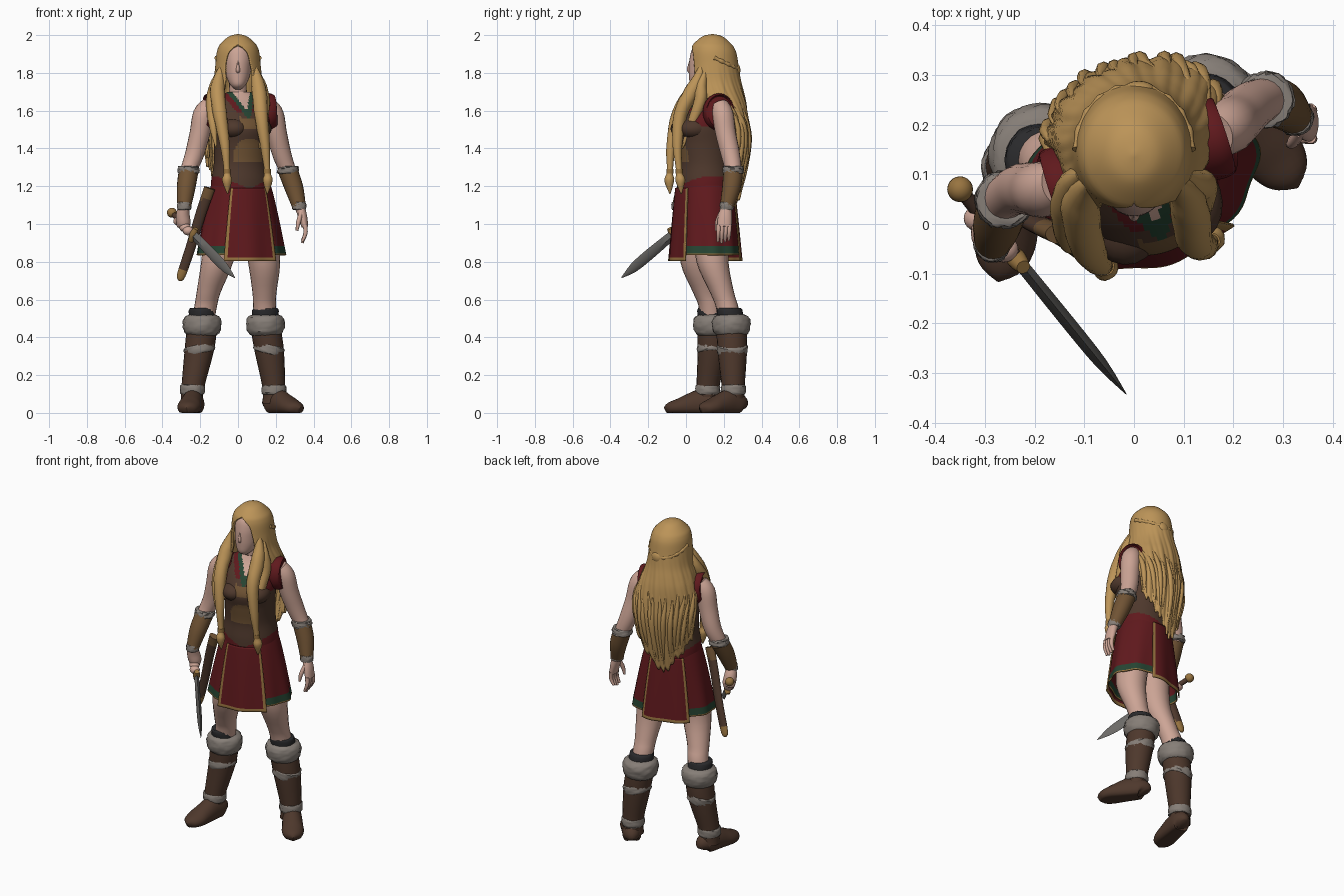
import bpy
import bmesh
import random
from math import sin, cos, pi, radians
from mathutils import Matrix, Vector

random.seed(4)
if "Cube" in bpy.data.objects:
    bpy.data.objects.remove(bpy.data.objects["Cube"])


def material(name, red, green, blue):
    linear = [((c / 255 + 0.055) / 1.055) ** 2.4 for c in (red, green, blue)] + [1]
    mat = bpy.data.materials.new(name)
    mat.use_nodes = True
    mat.diffuse_color = linear
    mat.node_tree.nodes["Principled BSDF"].inputs["Base Color"].default_value = linear
    return mat


skin = material("skin", 205, 165, 150)
blond = material("blond hair", 188, 148, 88)
crimson = material("crimson cloth", 96, 25, 29)
brown = material("brown leather", 78, 56, 44)
tan = material("tan leather", 112, 83, 52)
fur = material("grey fur", 134, 126, 119)
dark = material("dark wool", 42, 42, 44)
green = material("green cloth", 38, 68, 50)
gold = material("gold trim", 152, 116, 64)
steel = material("steel", 108, 106, 103)

# The body is turned a little towards its left
TURN = radians(18)
BODY = Matrix.Translation((0.015, 0.1, 0)) @ Matrix.Rotation(TURN, 4, 'Z')
WORLD = Matrix.Identity(4)


def finish(name, bm, mats, frame=WORLD, thick=0):
    bmesh.ops.recalc_face_normals(bm, faces=bm.faces)
    bm.transform(frame)
    mesh = bpy.data.meshes.new(name)
    bm.to_mesh(mesh)
    bm.free()
    for mat in mats:
        mesh.materials.append(mat)
    mesh.shade_smooth()
    mesh.set_sharp_from_angle(angle=radians(50))
    obj = bpy.data.objects.new(name, mesh)
    bpy.context.collection.objects.link(obj)
    if thick:
        solid = obj.modifiers.new("thickness", 'SOLIDIFY')
        solid.thickness = thick
        solid.offset = 0
    return obj


def spline(rows, steps):
    """Smooth interpolation through rows of numbers."""
    out = []
    for i in range(len(rows) - 1):
        a, b, c, d = (rows[max(0, min(len(rows) - 1, i + k))] for k in (-1, 0, 1, 2))
        for s in range(steps):
            t = s / steps
            out.append([q + t / 2 * (r - p + t * (2 * p - 5 * q + 4 * r - e + t * (3 * (q - r) + e - p)))
                        for p, q, r, e in zip(a, b, c, d)])
    return out + [list(rows[-1])]


def tube(name, stations, mats, sides=20, steps=4, level=False, ref=(0, 1, 0),
         ripple=0, frame=WORLD, rule=None):
    """Skin over rings given as x, y, z, radius and optional second radius."""
    rows = spline([tuple(s) if len(s) == 5 else (*s, s[3]) for s in stations], steps)
    centres = [Vector(r[:3]) for r in rows]
    bm = bmesh.new()
    rings = []
    for i, row in enumerate(rows):
        along = (centres[min(i + 1, len(rows) - 1)] - centres[max(i - 1, 0)]).normalized()
        side = Vector((1, 0, 0)) if level else along.cross(Vector(ref)).normalized()
        other = Vector((0, 1, 0)) if level else side.cross(along)
        ring = []
        for k in range(sides):
            a = 2 * pi * k / sides
            wob = 1 + ripple * random.uniform(-1, 1)
            p = centres[i] + wob * (side * cos(a) * max(row[3], 0.001) + other * sin(a) * max(row[4], 0.001))
            p.z = max(p.z, 0)
            ring.append(bm.verts.new(p))
        rings.append(ring)
    for low, high in zip(rings, rings[1:]):
        for k in range(sides):
            n = (k + 1) % sides
            bm.faces.new((low[k], low[n], high[n], high[k]))
    bm.faces.new(rings[0])
    bm.faces.new(rings[-1])
    if rule:
        for f in bm.faces:
            f.material_index = rule(f.calc_center_median())
    return finish(name, bm, mats, frame)


def sheet(name, fn, nu, nv, mats, frame=WORLD, rule=None, thick=0.006):
    """Open cloth or hair surface from a function of u and v."""
    bm = bmesh.new()
    grid = [[bm.verts.new(fn(i / nu, j / nv)) for i in range(nu + 1)] for j in range(nv + 1)]
    for j in range(nv):
        for i in range(nu):
            f = bm.faces.new((grid[j][i], grid[j][i + 1], grid[j + 1][i + 1], grid[j + 1][i]))
            if rule:
                f.material_index = rule((i + 0.5) / nu, (j + 0.5) / nv)
    bmesh.ops.remove_doubles(bm, verts=bm.verts, dist=0.0002)
    return finish(name, bm, mats, frame, thick)


def ball(name, place, size, mat, frame=WORLD):
    bm = bmesh.new()
    bmesh.ops.create_uvsphere(bm, u_segments=20, v_segments=12, radius=1)
    bm.transform(Matrix.LocRotScale(Vector(place), None, Vector(size)))
    return finish(name, bm, [mat], frame)


# Torso: corset with belly plate, small green collar, red shoulders and waist
def torso_colour(p):
    x = abs(p.x)
    neck = x - (p.z - 1.6) * 0.5
    if p.z < 1.185 + .45 * x:
        return 1
    if p.y < 0.03 and p.z > 1.56 and neck < 0.06:
        return 3 if neck < 0 else 2 if neck < .028 else 1 if p.z > 1.59 else 0
    if x > 0.115 and p.z > 1.52:
        return 1
    if p.y < 0 and p.z > 1.33 and (p.x / 0.08) ** 2 + ((p.z - 1.36) / 0.095) ** 2 < 1:
        return 4
    return 4 if p.y < 0 and x < .045 and p.z > 1.5 else 0


tube("torso", [(0, 0, 1.16, .162, .148), (0, 0, 1.23, .158, .146), (0, 0, 1.32, .144, .138),
               (0, -.005, 1.42, .143, .145), (0, -.01, 1.51, .15, .153), (0, .012, 1.59, .15, .125),
               (0, .03, 1.66, .13, .075), (0, .03, 1.7, .06, .05)],
     [brown, crimson, green, skin, tan], sides=96, steps=12, level=True, frame=BODY, rule=torso_colour)
for s, side in ((-1, "right"), (1, "left")):
    ball(side + "_chest_cup", (s * .066, -.075, 1.505), (.076, .092, .058), brown, BODY)
    tube(side + "_armhole", [(s * .1, .025, 1.6, .07, .08), (s * .15, .025, 1.595, .084, .098),
                             (s * .18, .025, 1.592, .08, .094), (s * .186, .025, 1.592, .07, .085)],
         [crimson], ref=(0, 0, 1), frame=BODY)


# Skirt with folds, green hem and gold-edged front and back panels
def skirt_point(a, t, off=0):
    flare = t ** 0.8
    fold = 1 + 0.025 * t * cos(9 * a)
    return Vector((((.15 + .088 * flare) * fold + off) * sin(a),
                   -((.138 + .034 * flare) * fold + off) * cos(a), 1.22 - .385 * t))


sheet("skirt", lambda u, v: skirt_point(2 * pi * u, v), 96, 48, [crimson, green, gold], BODY,
      lambda u, v: 2 if v > .97 or .865 < v < .885 else 1 if v > .885 else 0)
for name, centre in (("front_panel", 0), ("back_panel", pi)):
    sheet(name, lambda u, v: skirt_point(centre + 1.2 * (u - .5), .08 + v, .01), 32, 40,
          [crimson, gold], BODY, lambda u, v: int(abs(u - .5) > .437 or v > .96))

# Neck, head and nose
tube("neck", [(.005, .14, 1.6, .06), (0, .13, 1.68, .048), (0, .12, 1.78, .046)], [skin], level=True)
tube("head", [(0, .065, 1.712, .014, .012), (0, .073, 1.735, .04, .05), (0, .092, 1.78, .062, .076),
              (0, .105, 1.83, .071, .09), (0, .11, 1.88, .075, .09), (0, .115, 1.93, .068, .08),
              (0, .12, 1.97, .035, .045)], [skin], sides=28, level=True)
tube("nose", [(0, .034, 1.885, .004, .01), (0, .024, 1.84, .008, .014), (0, .021, 1.812, .012, .016), (0, .03, 1.795, .006, .01)],
     [skin], sides=12, level=True)

# Long hair: height, centre y, half width, half depth, half angle of the face opening
HAIR = spline([(2.0, .14, .0, .0, 0), (1.988, .14, .045, .05, 0), (1.95, .14, .088, .095, 0),
               (1.93, .142, .1, .108, .26), (1.9, .145, .108, .117, .5), (1.84, .148, .114, .124, .62),
               (1.76, .152, .124, .132, .64), (1.7, .16, .142, .138, .72), (1.64, .178, .16, .132, 1.1),
               (1.55, .195, .176, .122, 1.45), (1.4, .2, .172, .122, 1.6), (1.08, .16, .13, .105, 1.7)], 10)


def hair_point(u, v, off=0):
    w = 2 * u - 1
    end = 1.11 + .25 * abs(w) + .022 * sin(31 * w) * sin(13 * w)
    z = 2 - (2 - end) * v ** 1.6
    for a, b in zip(HAIR, HAIR[1:]):
        if a[0] >= z >= b[0]:
            t = (a[0] - z) / (a[0] - b[0])
            cy, rx, ry, gap = (max(0, p + t * (q - p)) for p, q in zip(a[1:], b[1:]))
            break
    loose = max(0, min(1, (1.85 - z) / .3))
    ang = w * (pi - gap)
    wave = 1 + .025 * loose * (sin(13 * ang + 4 * z) + .7 * sin(29 * ang - 5 * z))
    p = Matrix.Rotation(TURN * loose, 3, 'Z') @ Vector(((rx * wave + off) * sin(ang), (ry * wave + off) * cos(ang), 0))
    return p + Vector((0, cy, z))


sheet("hair", hair_point, 130, 60, [blond], thick=.012)
for i in range(15):
    u = .08 + .84 * i / 14
    drift, first = random.uniform(-.07, .07), random.uniform(.55, .7)
    path = [hair_point(max(.03, min(.97, u + drift * k / 5)), first + (.99 - first) * k / 5, .002) for k in range(6)]
    tube("hair_strand", [(*p, r) for p, r in zip(path, (.002, .01, .015, .015, .011, .002))], [blond], sides=8, ref=(1, 0, 0))
# Twisted band around the back of the head, ending in a knot
band = [(.112 * sin(a), .15 + .122 * cos(a), 1.88 - .06 * cos(a), .011 + .002 * cos(20 * a)) for a in (pi * (k / 30 - .5) for k in range(31))]
tube("hair_band", band, [blond], sides=10, steps=2, ref=(0, 0, 1))
ball("hair_knot", (.01, .268, 1.815), (.034, .02, .034), blond)

# Front locks, each with a tie, and shorter locks beside them
LOCKS = {"right": [(-.085, .085, 1.84), (-.1, .065, 1.77), (-.108, .03, 1.7), (-.095, -.04, 1.58),
                   (-.07, -.078, 1.42), (-.058, -.085, 1.28), (-.058, -.088, 1.23), (-.055, -.085, 1.16)],
         "left": [(.085, .085, 1.84), (.1, .065, 1.77), (.112, .03, 1.7), (.122, -.03, 1.58),
                  (.143, -.045, 1.42), (.155, -.036, 1.28), (.157, -.03, 1.23), (.155, -.025, 1.16)]}
for side, path in LOCKS.items():
    tube(side + "_front_lock", [(*p, r) for p, r in zip(path, (.012, .03, .039, .036, .026, .016, .026, .003))], [blond], sides=16, ripple=.04)
    x, y, z = path[5]
    tube(side + "_lock_tie", [(x, y, z + .012, .019), (x, y, z - .012, .019)], [gold], level=True)
    s = -1 if side == "right" else 1
    tube(side + "_side_lock", [(s * .105, .1, 1.8, .012), (s * .122, .08, 1.73, .03), (s * .135, .055 + s * .02, 1.65, .033),
                               (s * .132, .0 + s * .03, 1.53, .024), (s * .115, -.04 + s * .02, 1.4, .003)], [blond], sides=16, ripple=.04)

# Arms with fur-cuffed bracers
ARMS = {"right": [(-.15, .08, 1.63), (-.182, .07, 1.58), (-.202, .07, 1.48), (-.23, .07, 1.37), (-.262, .048, 1.28), (-.275, 0, 1.19), (-.285, -.04, 1.09)],
        "left": [(.16, .18, 1.63), (.186, .195, 1.58), (.205, .21, 1.48), (.232, .235, 1.37), (.265, .25, 1.28), (.297, .24, 1.19), (.324, .215, 1.09)]}
for side, path in ARMS.items():
    tube(side + "_arm", [(*p, r) for p, r in zip(path, (.045, .056, .054, .05, .043, .04, .028))], [skin])
    elbow, middle, wrist = path[4:]
    tube(side + "_bracer", [(*elbow, .052), (*middle, .049), (*wrist, .036)], [tan])
    for name, p, r in (("_elbow_fur", elbow, .056), ("_wrist_fur", wrist, .036)):
        x, y, z = p
        tube(side + name, [(x, y, z + .026, r * .92), (x, y, z + .012, r), (x, y, z - .01, r), (x, y, z - .016, r * .8)], [fur], level=True, ripple=.08, sides=28)

# Open left hand
tube("left_palm", [(.324, .215, 1.1, .026), (.342, .207, 1.04, .024, .037), (.354, .203, .985, .018, .038)], [skin])
for k in range(4):
    y = .174 + .019 * k
    tube("left_finger", [(.355, y, .995, .012), (.357, y - .003, .95, .011), (.34, y - .005, .9 + .007 * abs(k - 1), .007)], [skin], sides=10)
tube("left_thumb", [(.334, .185, 1.06, .012), (.32, .165, 1.01, .012), (.312, .16, .965, .007)], [skin], sides=10)

# Sword held in the right fist
pommel, tip = Vector((-.35, .07, 1.06)), Vector((-.016, -.342, .715))
aim = tip - pommel
across = aim.cross(Vector((0, 0, 1))).normalized()
upward = across.cross(aim).normalized()
guard = pommel + aim * .34
blade = [(*(pommel + aim * t), w, h) for t, w, h in ((.34, .013, .026), (.65, .014, .031), (.85, .012, .026), (1, .001, .002))]
tube("sword_blade", blade, [steel], sides=4, steps=3, ref=(0, 0, 1))
tube("sword_grip", [(*pommel, .014), (*guard, .016)], [brown])
tube("sword_guard", [(*(guard - upward * .04), .014), (*guard, .02), (*(guard + upward * .04), .014)], [gold])
ball("sword_pommel", pommel, (.026, .026, .026), gold)
tube("right_palm", [(-.285, -.04, 1.1, .027), (-.292, -.022, 1.05, .036), (-.287, -.012, 1.0, .036), (-.28, -.01, .965, .018)], [skin])
for k in range(4):
    p = pommel + aim * (.13 + .05 * k) + across * .008
    ball("right_finger", p, (.03, .027, .024), skin)

# Scabbard on the right hip
tube("scabbard", [(-.15, -.02, 1.19, .03, .02), (-.195, 0, 1.06, .028, .018), (-.25, .03, .88, .026, .017), (-.3, .05, .73, .023, .015),
                  (-.312, .055, .7, .006, .006)], [brown, tan, gold], steps=8, rule=lambda p: 1 if p.z > 1.13 else 2 if p.z < .76 else 0)

# Legs, boots with fur, and feet
LEGS = {"right": [(-.08, .07, 1.0), (-.11, .055, .8), (-.155, .1, .64), (-.17, .125, .57), (-.19, .14, .46), (-.205, .14, .33), (-.24, .115, .13), (-.245, .115, .05)],
        "left": [(.11, .13, 1.0), (.138, .14, .8), (.14, .19, .64), (.14, .215, .57), (.145, .24, .46), (.165, .245, .33), (.19, .25, .13), (.185, .25, .05)]}
TOES = {"right": ((-.225, .165), (-.272, -.108)), "left": ((.165, .295), (.325, .08))}
for side, path in LEGS.items():
    s = -1 if side == "right" else 1
    tube(side + "_leg", [(*p, r) for p, r in zip(path[:5], (.095, .085, .064, .06, .06))], [skin], level=True)
    tube(side + "_boot", [(*p, r) for p, r in zip(path[4:], (.08, .078, .06, .058))], [brown], level=True)
    x, y, z = path[4]
    tube(side + "_sock", [(x, y, z, .07), (x, y - .01, z + .08, .07), (x, y - .012, z + .095, .062)], [dark], level=True, ripple=.03)
    tube(side + "_boot_fur", [(x, y, z + dz, r) for dz, r in ((-.05, .076), (-.03, .094), (.01, .102), (.045, .094), (.06, .07))],
         [fur], sides=36, level=True, ripple=.035)
    # Slanted fur strap at the calf and level strap at the ankle
    bands = spline(path[4:], 20)
    for height, radius, slant in ((.335, .081, .3), (.125, .065, 0)):
        x, y, z = min(bands, key=lambda p: abs(p[2] - height))
        tube(side + "_fur_strap", [(x + s * slant * d, y, z + d, radius * k) for d, k in ((-.026, .9), (-.016, 1), (.016, 1), (.026, .9))],
             [fur], sides=28, ripple=.04)
    heel, toe = (Vector((*p, 0)) for p in TOES[side])
    foot = [(0, .02, .05), (.06, .05, .1), (.3, .056, .125), (.55, .06, .1), (.75, .062, .075), (.92, .045, .055), (1, .008, .03)]
    tube(side + "_foot", [(*(heel.lerp(toe, t) + Vector((0, 0, h * .4))), w, h * .6) for t, w, h in foot], [brown], ref=(0, 0, 1))
